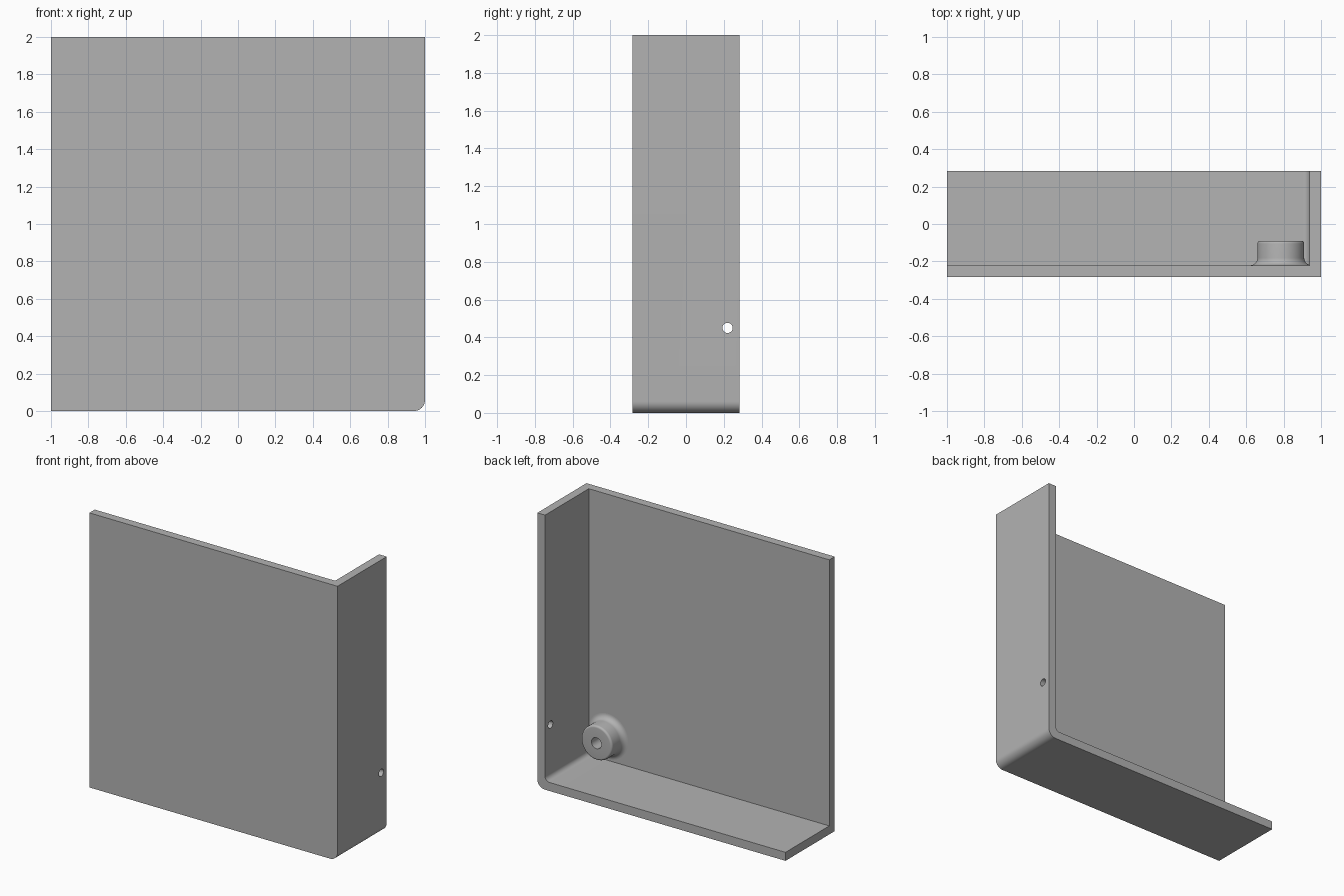
import bpy, bmesh, math
from mathutils import Vector, Matrix

cube = bpy.data.objects.get("Cube")
if cube:
    bpy.data.objects.remove(cube, do_unlink=True)

DEPTH = 0.283      # half depth of the tray
WALL = 0.062       # wall thickness
BOSS_X, BOSS_Z = 0.785, 0.237

grey = bpy.data.materials.new("plain grey")
grey.use_nodes = True
colour = (0.45, 0.45, 0.45, 1)
grey.diffuse_color = colour
grey.node_tree.nodes["Principled BSDF"].inputs["Base Color"].default_value = colour


def make(name, bm):
    bmesh.ops.recalc_face_normals(bm, faces=bm.faces)
    mesh = bpy.data.meshes.new(name)
    bm.to_mesh(mesh)
    bm.free()
    mesh.materials.append(grey)
    obj = bpy.data.objects.new(name, mesh)
    bpy.context.collection.objects.link(obj)
    return obj


def arc(cx, cy, r, start, end, steps=12):
    angles = [math.radians(start + (end - start) * i / steps) for i in range(steps + 1)]
    return [(cx + r * math.cos(a), cy + r * math.sin(a)) for a in angles]


def corner_block(name, left, right, bottom, top, front, back, radius):
    """Block with its lower right edge rounded."""
    outline = [(right, top), (left, top), (left, bottom)]
    outline += arc(right - radius, bottom + radius, radius, -90, 0)
    bm = bmesh.new()
    face = bm.faces.new([bm.verts.new((x, front, z)) for x, z in outline])
    result = bmesh.ops.extrude_face_region(bm, geom=[face])
    moved = [v for v in result["geom"] if isinstance(v, bmesh.types.BMVert)]
    bmesh.ops.translate(bm, verts=moved, vec=(0, back - front, 0))
    return make(name, bm)


def activate(obj):
    bpy.ops.object.select_all(action='DESELECT')
    obj.select_set(True)
    bpy.context.view_layer.objects.active = obj


def cut(obj, cutter):
    activate(obj)
    mod = obj.modifiers.new("cut", 'BOOLEAN')
    mod.operation = 'DIFFERENCE'
    mod.solver = 'EXACT'
    mod.object = cutter
    bpy.ops.object.modifier_apply(modifier=mod.name)
    bpy.data.objects.remove(cutter, do_unlink=True)


def smooth(obj):
    activate(obj)
    bpy.ops.object.shade_smooth_by_angle(angle=math.radians(30))


# Corner shell: front plate, side wall and floor
shell = corner_block("corner_shell", -1, 1, 0, 2, -DEPTH, DEPTH, 0.06)
cut(shell, corner_block("hollow", -1.2, 1 - WALL, WALL, 2.2,
                        -DEPTH + WALL, DEPTH + 0.2, 0.035))

# Small hole through the side wall
bm = bmesh.new()
bmesh.ops.create_cone(bm, cap_ends=True, segments=32, radius1=0.027, radius2=0.027, depth=0.3,
                      matrix=Matrix.Translation((1, 0.22, 0.45)) @ Matrix.Rotation(math.pi / 2, 4, 'Y'))
cut(shell, make("side_hole", bm))
smooth(shell)

# Screw boss with flared foot, rounded rim and blind hole
base, rim = -DEPTH + WALL, -0.09
profile = [(0, base + 0.002), (0.04, base + 0.002), (0.04, rim)]
profile += arc(0.11, rim - 0.015, 0.015, 90, 0, 6)
profile += arc(0.165, base + 0.04, 0.04, 180, 270, 10)
bm = bmesh.new()
verts = [bm.verts.new((BOSS_X + r, y, BOSS_Z)) for r, y in profile]
edges = [bm.edges.new(pair) for pair in zip(verts, verts[1:])]
bmesh.ops.spin(bm, geom=verts + edges, cent=Vector((BOSS_X, 0, BOSS_Z)),
               axis=(0, 1, 0), angle=2 * math.pi, steps=48, use_merge=False)
bmesh.ops.remove_doubles(bm, verts=bm.verts, dist=0.0001)
smooth(make("screw_boss", bm))
